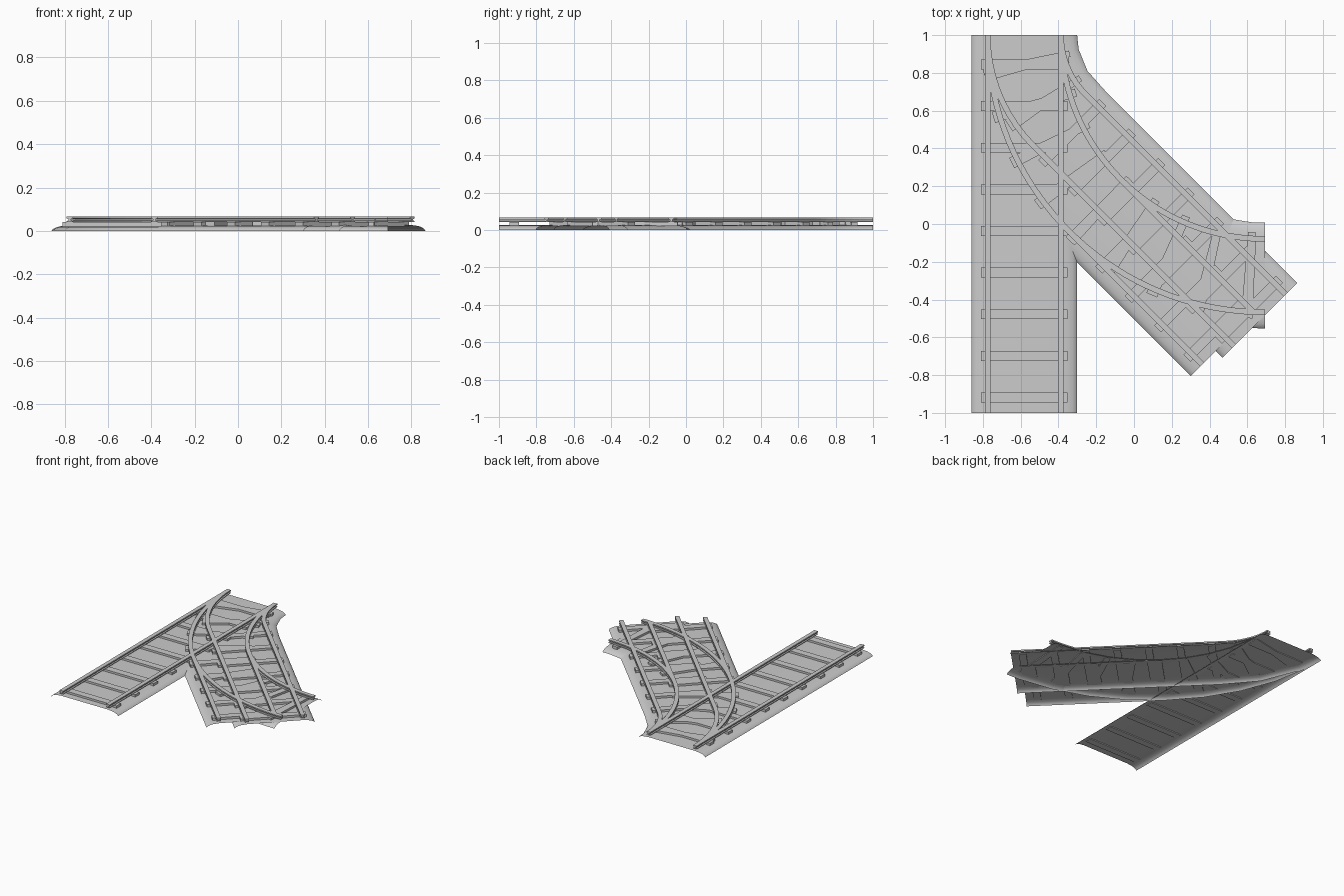
import bpy, bmesh, math

if "Cube" in bpy.data.objects:
    bpy.data.objects.remove(bpy.data.objects["Cube"])

START = (-0.581, 1.0)
LENGTH = 2.0
HALF_GAUGE = 0.194

# Each route: (name, turn radius, arc length); the rest of the 2 units is straight
ROUTES = [
    ("straight", 1.0, 0.0),
    ("tight_turnout", 2 / math.pi, 0.5),
    ("wide_turnout", 4 / math.pi, 1.0),
    ("quarter_curve", 4 / math.pi, 2.0),
]


def frame(s, radius, arc):
    """Point and left-hand normal of the route at distance s."""
    a = min(s, arc) / radius
    x = START[0] + radius * (1 - math.cos(a))
    y = START[1] - radius * math.sin(a)
    rest = max(0.0, s - arc)
    tx, ty = math.sin(a), -math.cos(a)
    return (x + tx * rest, y + ty * rest), (-ty, tx)


def finish(name, bm, recalc=True):
    if recalc:
        bmesh.ops.recalc_face_normals(bm, faces=bm.faces)
    me = bpy.data.meshes.new(name)
    bm.to_mesh(me)
    bm.free()
    ob = bpy.data.objects.new(name, me)
    bpy.context.collection.objects.link(ob)
    return ob


def sweep(bm, route, profile, stations, closed):
    """Sweep an (offset, z) profile along the route."""
    rings = []
    for s in stations:
        (x, y), (nx, ny) = frame(s, *route)
        rings.append([bm.verts.new((x + nx * o, y + ny * o, z)) for o, z in profile])
    n = len(profile)
    for r0, r1 in zip(rings, rings[1:]):
        for i in range(n if closed else n - 1):
            j = (i + 1) % n
            bm.faces.new((r0[i], r0[j], r1[j], r1[i]))
    if closed:
        bm.faces.new(rings[0])
        bm.faces.new(rings[-1])


def mirrored(half):
    return half + [(-o, z) for o, z in reversed(half)]


RAIL = mirrored([(0.015, 0.042), (0.015, 0.046), (0.006, 0.048),
                 (0.006, 0.055), (0.015, 0.057), (0.015, 0.066)])

for k, (name, radius, arc) in enumerate(ROUTES):
    route = (radius, arc)

    # Ballast bed: open shell with rounded shoulders
    top = 0.027 - 0.0004 * k
    bed = mirrored([(0.28, 0), (0.272, top * 0.36), (0.255, top * 0.66),
                    (0.23, top * 0.87), (0.195, top)])
    bm = bmesh.new()
    stations = [0.0] + [0.135 + 0.222 * i for i in range(9)] + [LENGTH]
    sweep(bm, route, bed, stations, False)
    bmesh.ops.recalc_face_normals(bm, faces=bm.faces)
    if sum(f.normal.z for f in bm.faces) < 0:
        bmesh.ops.reverse_faces(bm, faces=bm.faces)
    ob = finish(name + "_ballast", bm, False)
    bpy.context.view_layer.objects.active = ob
    ob.select_set(True)
    bpy.ops.object.shade_smooth_by_angle(angle=math.radians(40))
    ob.select_set(False)

    # Pair of rails
    bm = bmesh.new()
    for side in (-1, 1):
        prof = [(o + side * HALF_GAUGE, z) for o, z in RAIL]
        sweep(bm, route, prof, [LENGTH * i / 36 for i in range(37)], True)
    finish(name + "_rails", bm)

    # Nine sleepers
    bm = bmesh.new()
    tie = [(0.228, 0.02), (0.228, 0.042), (-0.228, 0.042), (-0.228, 0.02)]
    for i in range(9):
        s = 0.155 + 0.2205 * i
        sweep(bm, route, tie, [s - 0.026, s + 0.026], True)
    finish(name + "_sleepers", bm)
